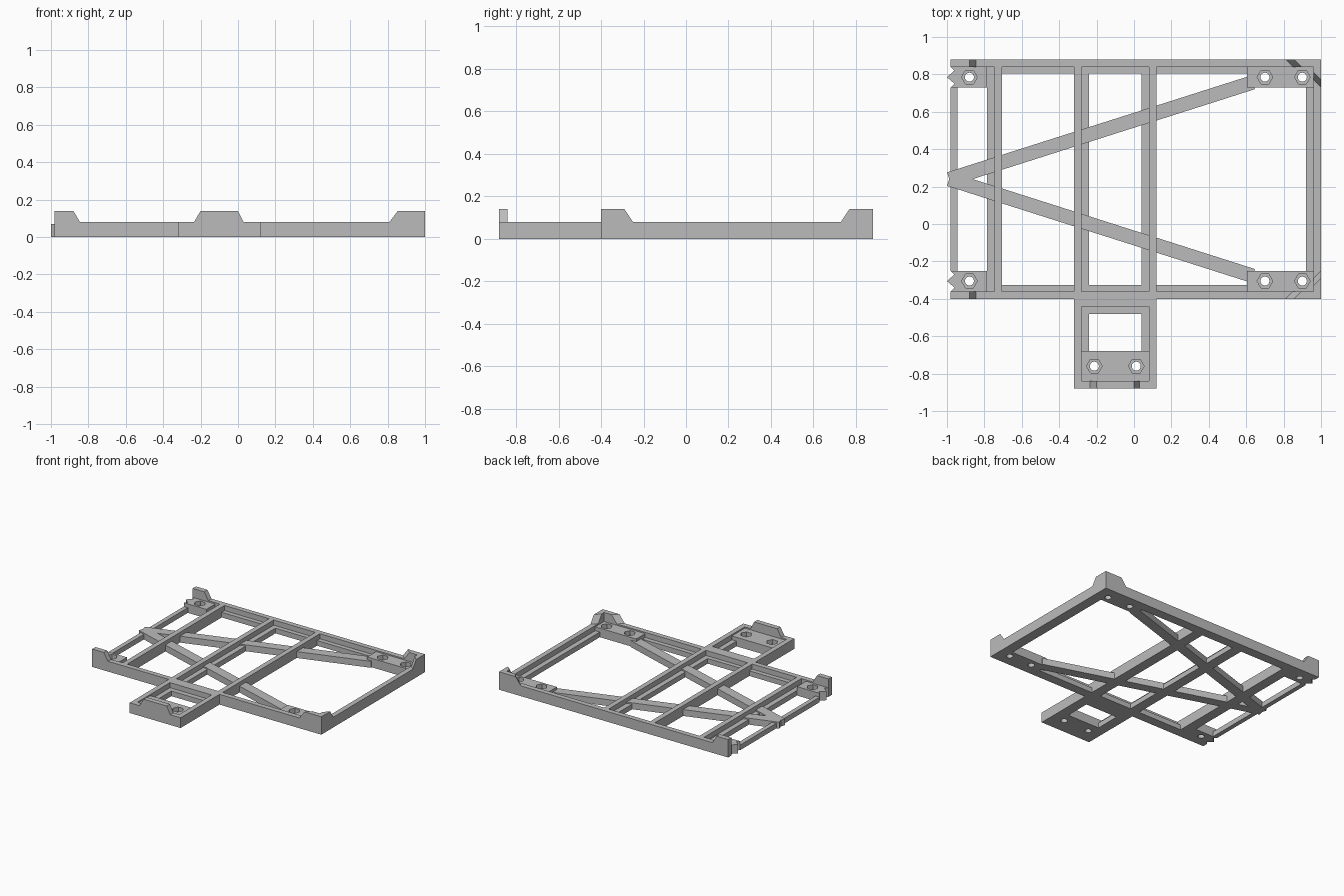
import bpy, bmesh, math
from mathutils import Vector

cube = bpy.data.objects.get("Cube")
if cube:
    bpy.data.objects.remove(cube, do_unlink=True)

grey = bpy.data.materials.new("plain grey")
grey.use_nodes = True
grey.diffuse_color = (0.5, 0.5, 0.5, 1)
grey.node_tree.nodes["Principled BSDF"].inputs["Base Color"].default_value = (0.5, 0.5, 0.5, 1)

WALL, LEDGE, STRUT, PAD, TAB = 0.08, 0.04, 0.05, 0.07, 0.14
MID = 0.24  # symmetry line of the main frame


def add(name, bm):
    bmesh.ops.recalc_face_normals(bm, faces=bm.faces)
    mesh = bpy.data.meshes.new(name)
    bm.to_mesh(mesh)
    bm.free()
    obj = bpy.data.objects.new(name, mesh)
    mesh.materials.append(grey)
    bpy.context.collection.objects.link(obj)
    return obj


def prism(name, outline, z0, z1):
    bm = bmesh.new()
    face = bm.faces.new([bm.verts.new((x, y, z0)) for x, y in outline])
    top = bmesh.ops.extrude_face_region(bm, geom=[face])["geom"]
    bmesh.ops.translate(bm, vec=(0, 0, z1 - z0),
                        verts=[v for v in top if isinstance(v, bmesh.types.BMVert)])
    return add(name, bm)


def bar(name, x0, x1, y0, y1, h):
    return prism(name, [(x0, y0), (x1, y0), (x1, y1), (x0, y1)], 0, h)


def hull(name, points):
    bm = bmesh.new()
    for p in points:
        bm.verts.new(p)
    bmesh.ops.convex_hull(bm, input=bm.verts)
    bmesh.ops.dissolve_limit(bm, angle_limit=0.01, verts=bm.verts, edges=bm.edges)
    return add(name, bm)


def ring(x, y, r, n):
    return [(x + r * math.cos(i * math.tau / n), y + r * math.sin(i * math.tau / n))
            for i in range(n)]


def drill(obj, centres):
    # round bolt hole with a hexagonal nut pocket above it
    for x, y in centres:
        for outline, z in ((ring(x, y, 0.024, 24), -0.05), (ring(x, y, 0.042, 6), 0.035)):
            cutter = prism("cutter", outline, z, 0.2)
            cutter.hide_render = True
            mod = obj.modifiers.new("hole", "BOOLEAN")
            mod.operation, mod.solver, mod.object = "DIFFERENCE", "EXACT", cutter
            bpy.context.view_layer.update()
            graph = bpy.context.evaluated_depsgraph_get()
            mesh = bpy.data.meshes.new_from_object(obj.evaluated_get(graph))
            obj.modifiers.clear()
            obj.data = mesh
            bpy.data.objects.remove(cutter, do_unlink=True)


# Upright walls of the main frame and the front extension
bar("right_end_wall", 0.96, 1.0, -0.36, 0.84, WALL)
bar("back_wall", -0.98, 1.0, 0.84, 0.88, WALL)
bar("front_wall", -0.98, 1.0, -0.40, -0.36, WALL)
bar("extension_joint_wall", -0.28, 0.08, -0.44, -0.40, WALL)
bar("extension_front_wall", -0.32, 0.12, -0.88, -0.84, WALL)
for x0, label in ((-0.32, "inner"), (0.08, "outer")):
    bar(label + "_rib_wall", x0, x0 + 0.04, -0.36, 0.84, WALL)
    bar(label + "_extension_wall", x0, x0 + 0.04, -0.84, -0.40, WALL)
bar("end_rib_wall", -0.745, -0.705, -0.36, 0.84, WALL)

# Low ledges along the walls
bar("end_rib_ledge", -0.785, -0.745, -0.36, 0.84, LEDGE)
bar("open_end_strip", -0.98, -0.945, -0.25, 0.73, LEDGE)
bar("right_end_ledge", 0.92, 0.96, -0.25, 0.73, LEDGE)
for x0 in (-0.28, 0.04):
    bar("rib_ledge", x0, x0 + 0.04, -0.36, 0.84, LEDGE)
    bar("extension_ledge", x0, x0 + 0.04, -0.68, -0.44, LEDGE)
bar("extension_cross_ledge", -0.24, 0.04, -0.48, -0.44, LEDGE)
for x0, x1 in ((-0.705, -0.32), (-0.24, 0.04), (0.12, 0.605)):
    for y0 in (0.80, -0.36):
        bar("side_ledge", x0, x1, y0 + 0.005 * (y0 > 0), y0 + 0.04 - 0.005 * (y0 < 0), LEDGE)

# Bolt pad on the extension
pad = bar("extension_pad", -0.28, 0.08, -0.84, -0.68, PAD)
drill(pad, [(-0.212, -0.76), (0.012, -0.76)])

# Parts mirrored about the middle of the main frame
for s, label in ((1, "back"), (-1, "front")):
    def m(y):
        return MID + s * (y - MID)

    # Bolt pads
    pad = prism(label + "_right_pad",
                [(x, m(y)) for x, y in ((0.605, 0.73), (0.96, 0.73), (0.96, 0.84), (0.605, 0.84))],
                0, PAD)
    drill(pad, [(0.70, m(0.785)), (0.90, m(0.785))])
    pad = prism(label + "_left_pad",
                [(x, m(y)) for x, y in ((-0.785, 0.73), (-0.785, 0.84), (-0.98, 0.84),
                                        (-0.96, 0.82), (-1.0, 0.785), (-0.96, 0.75),
                                        (-0.98, 0.73))], 0, PAD)
    drill(pad, [(-0.88, m(0.785))])

    # Diagonal strut
    a, b = Vector((-0.988, MID)), Vector((0.635, m(0.757)))
    d = (b - a).normalized()
    n = Vector((-d.y, d.x)) * 0.038
    prism(label + "_strut", [a - n, b - n, b + n, a + n], 0, STRUT)

    # Raised corner tabs with sloping ends
    hull(label + "_left_tab",
         [(x, m(y), z) for y in (0.84, 0.88)
          for x, z in ((-0.98, WALL), (-0.98, TAB), (-0.88, TAB), (-0.845, WALL))])
    hull(label + "_right_tab",
         [(x + k, m(y), z) for y, k in ((0.88, 0), (0.84, 0.04))
          for x, z in ((0.81, WALL), (0.855, TAB))]
         + [(1.0, m(y), z) for y in (0.84, 0.88) for z in (WALL, TAB)])
    hull(label + "_right_end_tab",
         [(x, m(y + k), z) for x, k in ((1.0, 0), (0.96, 0.04))
          for y, z in ((0.73, WALL), (0.77, TAB))]
         + [(x, m(0.84), z) for x in (0.96, 1.0) for z in (WALL, TAB)])

# Raised tab on the extension
hull("extension_tab",
     [(x, y, z) for y in (-0.88, -0.84)
      for x, z in ((-0.235, WALL), (-0.20, TAB), (0.0, TAB), (0.03, WALL))])
